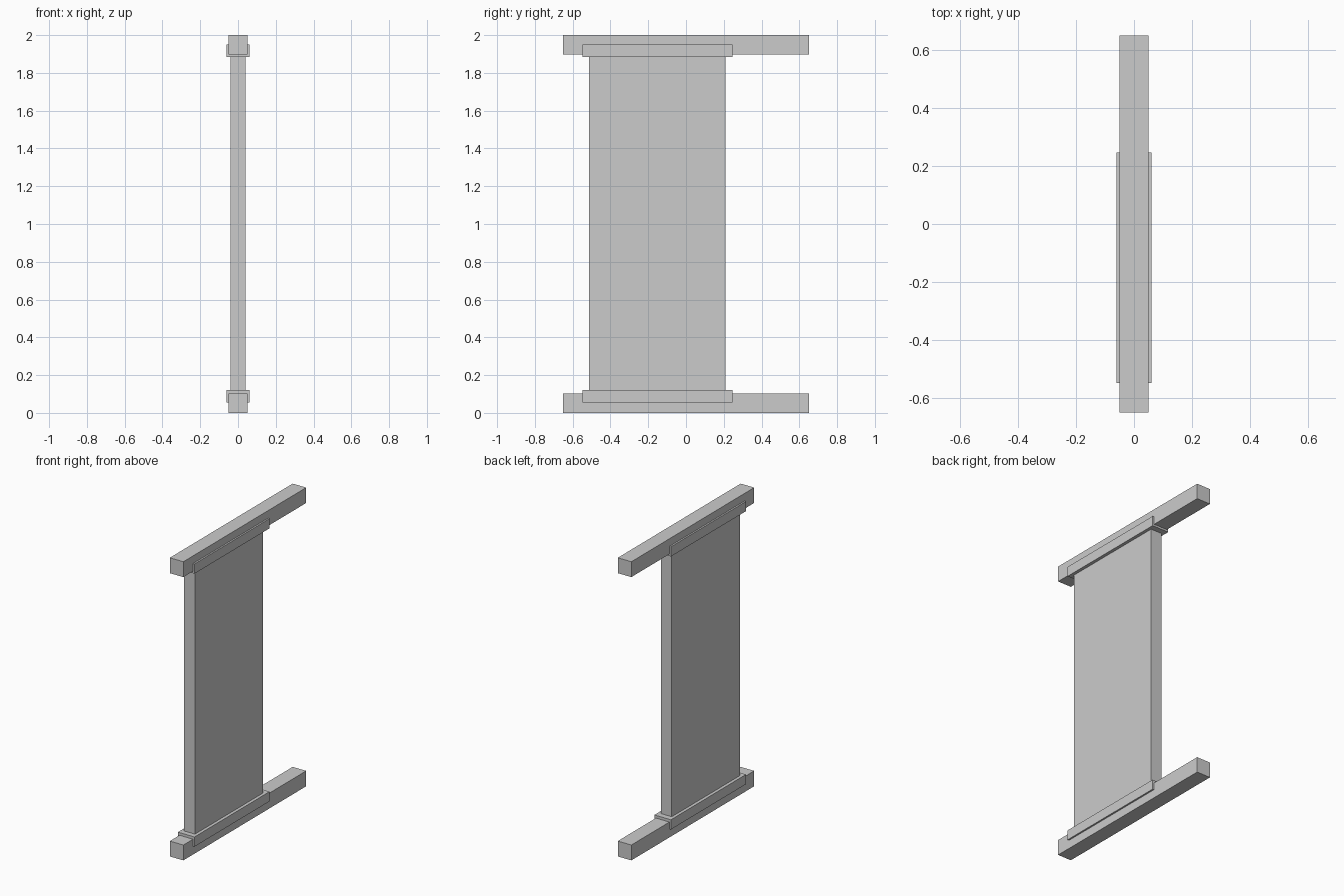
import bpy

if "Cube" in bpy.data.objects:
    bpy.data.objects.remove(bpy.data.objects["Cube"])


def box(name, x, y, z):
    """Axis-aligned box from (min, max) ranges."""
    bpy.ops.mesh.primitive_cube_add(
        size=1, location=[(a + b) / 2 for a, b in (x, y, z)])
    ob = bpy.context.object
    ob.name = name
    ob.scale = [b - a for a, b in (x, y, z)]
    bpy.ops.object.transform_apply(location=False, rotation=False, scale=True)
    return ob


# Long rails at floor and ceiling
box("bottom_rail", (-0.05, 0.05), (-0.65, 0.65), (0.0, 0.103))
box("top_rail", (-0.05, 0.05), (-0.65, 0.65), (1.897, 2.0))

# Wider collars gripping the panel ends
box("bottom_collar", (-0.061, 0.061), (-0.548, 0.247), (0.056, 0.121))
box("top_collar", (-0.061, 0.061), (-0.548, 0.247), (1.884, 1.949))

# Upright panel, seated slightly into the collars
box("panel", (-0.04, 0.04), (-0.513, 0.208), (0.11, 1.895))
